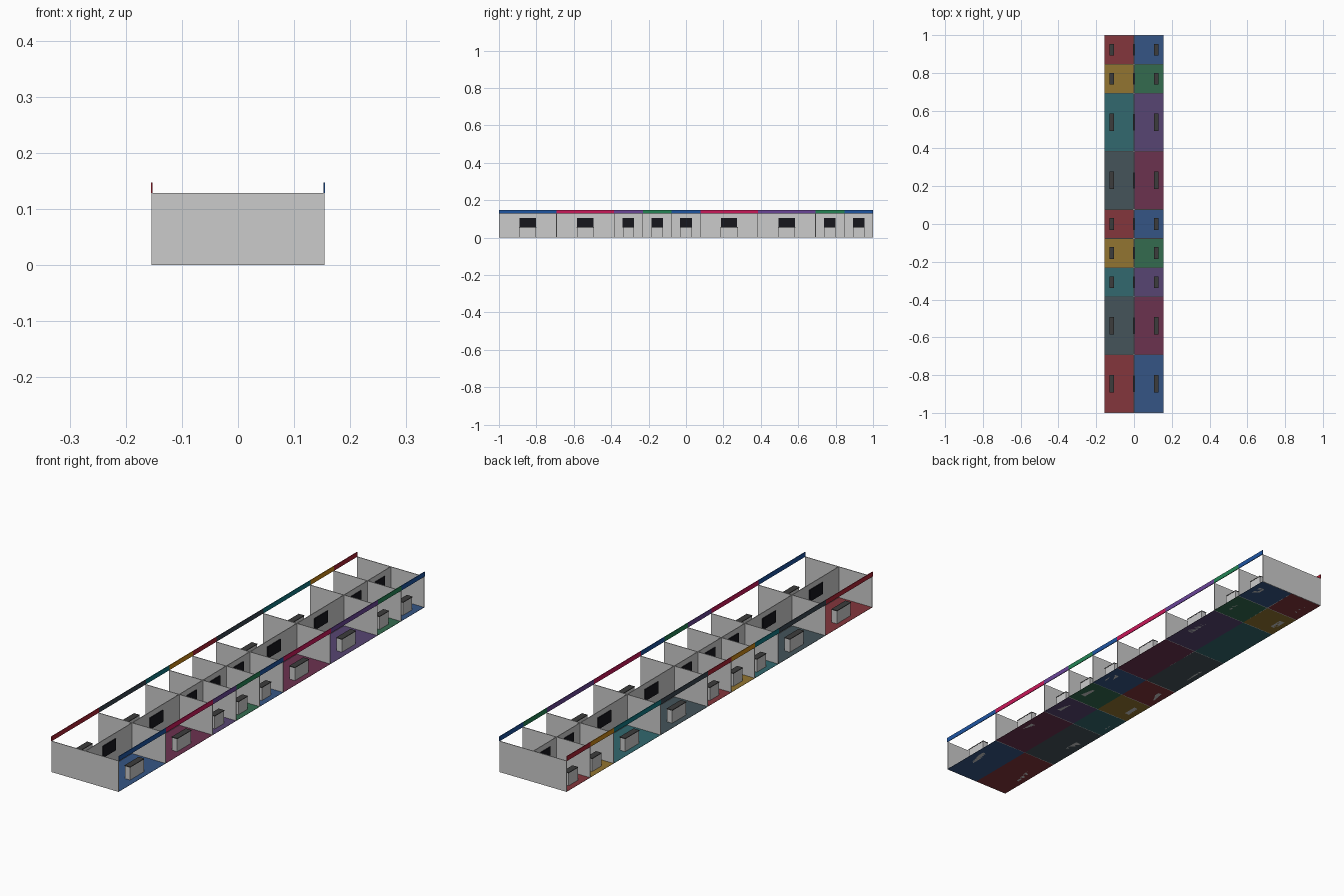
import bpy

if "Cube" in bpy.data.objects:
    bpy.data.objects.remove(bpy.data.objects["Cube"])

U = 2 / 13          # one booth module
WALL_H, T = 0.128, 0.003


def material(name, rgb):
    m = bpy.data.materials.new(name)
    m.diffuse_color = (*[(c / 255) ** 2.2 for c in rgb], 1)
    m.use_nodes = True
    m.node_tree.nodes["Principled BSDF"].inputs["Base Color"].default_value = m.diffuse_color
    return m


def box(name, x, y, z, mat=None):
    """Box from (min, max) ranges on each axis."""
    x = sorted(x)
    v = [(a, b, c) for a in x for b in y for c in z]
    f = [(0, 1, 3, 2), (4, 6, 7, 5), (0, 4, 5, 1), (2, 3, 7, 6), (0, 2, 6, 4), (1, 5, 7, 3)]
    me = bpy.data.meshes.new(name)
    me.from_pydata(v, [], f)
    ob = bpy.data.objects.new(name, me)
    bpy.context.collection.objects.link(ob)
    if mat:
        me.materials.append(mat)
    return ob


# name: (fascia colour, carpet colour)
COLOURS = {
    "red": ((170, 40, 55), (130, 57, 62)),
    "slate": ((60, 70, 80), (70, 84, 90)),
    "teal": ((25, 120, 130), (53, 104, 110)),
    "amber": ((200, 135, 30), (145, 116, 52)),
    "blue": ((35, 85, 160), (56, 86, 132)),
    "crimson": ((200, 30, 90), (107, 53, 80)),
    "purple": ((105, 70, 150), (88, 71, 114)),
    "green": ((40, 130, 85), (55, 107, 80)),
}
fascia_mat = {k: material(k + "_fascia", v[0]) for k, v in COLOURS.items()}
carpet_mat = {k: material(k + "_carpet", v[1]) for k, v in COLOURS.items()}
black = material("screen_black", (28, 28, 34))
dark = material("counter_dark", (62, 62, 62))

SIZES = [2, 2, 1, 1, 1, 2, 2, 1, 1]
ROWS = {-1: ["red", "slate", "teal", "amber"],
        1: ["blue", "crimson", "purple", "green"]}

# Shared spine wall and cross walls
box("back_wall", (-T / 2, T / 2), (-1, 1), (0, WALL_H))
edges = [-1]
for n in SIZES:
    edges.append(edges[-1] + n * U)
for i, y in enumerate(edges):
    yc = max(-1 + T / 2, min(1 - T / 2, y))
    box(f"side_wall_{i}", (-U, U), (yc - T / 2, yc + T / 2), (0, WALL_H))

# Booth fittings on both sides
for s, names in ROWS.items():
    side = "left" if s < 0 else "right"
    for i, n in enumerate(SIZES):
        col = names[i % 4]
        y0, y1 = edges[i], edges[i + 1]
        yc = (y0 + y1) / 2
        tag = f"{side}_{i}"
        box(f"carpet_{tag}", (0, s * U), (y0 + 0.0008, y1 - 0.0008), (0, 0.001), carpet_mat[col])
        box(f"fascia_{tag}", (s * (U - 0.0015), s * (U + 0.0015)), (y0, y1),
            (WALL_H, 0.147), fascia_mat[col])
        hs = 0.043 if n == 2 else 0.031
        box(f"screen_{tag}", (s * T / 2, s * 0.005), (yc - hs, yc + hs), (0.058, 0.106), black)
        hc = 0.046 if n == 2 else 0.031
        box(f"counter_{tag}", (s * 0.106, s * 0.130), (yc - hc + 0.001, yc + hc - 0.001), (0, 0.053))
        box(f"counter_top_{tag}", (s * 0.105, s * 0.131), (yc - hc, yc + hc), (0.053, 0.056), dark)
